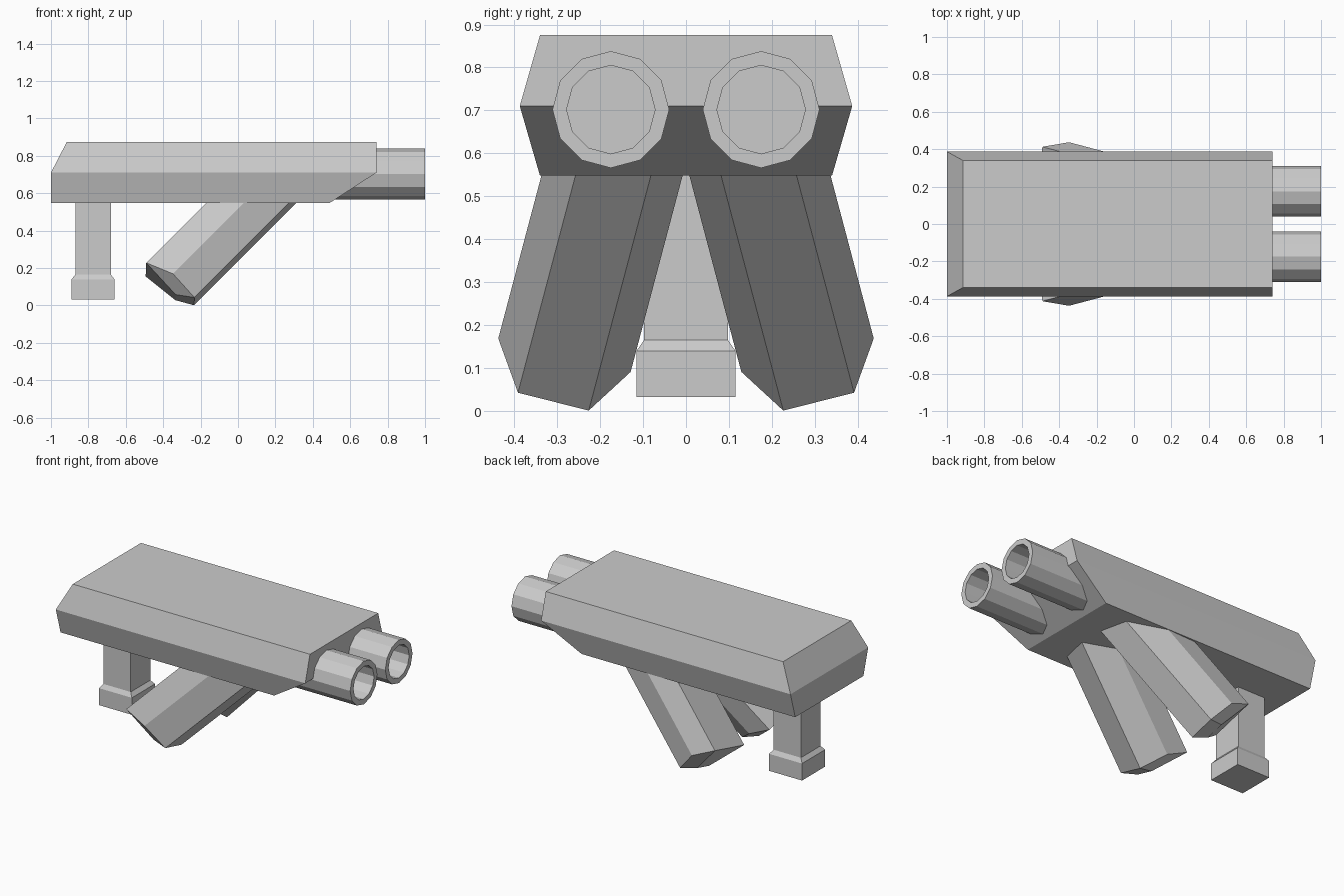
import bpy
import bmesh
import math
from mathutils import Vector

cube = bpy.data.objects.get("Cube")
if cube:
    bpy.data.objects.remove(cube, do_unlink=True)

# Single plain grey finish
grey = bpy.data.materials.new("light_grey")
grey.use_nodes = True
COLOUR = (0.6, 0.6, 0.6, 1.0)
grey.diffuse_color = COLOUR
grey.node_tree.nodes["Principled BSDF"].inputs["Base Color"].default_value = COLOUR


def loft(name, rings):
    """Skin a stack of equal-count rings and cap both ends; coincident points merge."""
    bm = bmesh.new()
    known = {}

    def vert(p):
        key = tuple(round(c, 5) for c in p)
        if key not in known:
            known[key] = bm.verts.new(p)
        return known[key]

    def face(points):
        verts = list(dict.fromkeys(vert(p) for p in points))
        if len(verts) > 2:
            bm.faces.new(verts)

    n = len(rings[0])
    for a, b in zip(rings, rings[1:]):
        for i in range(n):
            j = (i + 1) % n
            face((a[i], a[j], b[j], b[i]))
    face(rings[0])
    face(rings[-1])
    bmesh.ops.recalc_face_normals(bm, faces=bm.faces)
    mesh = bpy.data.meshes.new(name)
    bm.to_mesh(mesh)
    bm.free()
    mesh.materials.append(grey)
    obj = bpy.data.objects.new(name, mesh)
    bpy.context.collection.objects.link(obj)
    return obj


def slab(x0, x1, y, z):
    """Horizontal rectangle, symmetric in y."""
    return [(x0, -y, z), (x1, -y, z), (x1, y, z), (x0, y, z)]


# Main housing: widest at mid height, sloped rear top and front underside
loft("housing", [
    slab(-1.0, 0.49, 0.34, 0.548),
    slab(-1.0, 0.74, 0.387, 0.71),
    slab(-0.915, 0.74, 0.34, 0.875),
])

# Rear grip with a wider foot
loft("rear_grip", [
    slab(-0.89, -0.66, 0.115, 0.033),
    slab(-0.89, -0.66, 0.115, 0.14),
    slab(-0.87, -0.68, 0.098, 0.165),
    slab(-0.87, -0.68, 0.098, 0.6),
])


# Hollow twelve-sided barrels
def barrel(name, y):
    profile = [(0.5, 0.136), (1.0, 0.136), (1.0, 0.103), (0.75, 0.103)]
    loft(name, [[(x, y + r * math.sin(k * math.tau / 12), 0.702 + r * math.cos(k * math.tau / 12))
                 for k in range(12)] for x, r in profile])


# Slanted six-sided magazines, splayed outwards, with a chamfered lower end
def magazine(name, side):
    centre = Vector((-0.349, -0.283, 0.130))
    along = Vector((0.695, 0.184, 0.695))
    depth = Vector((0.7186, -0.162, -0.6757))
    width = Vector((-0.0115, 0.969, -0.245))

    def at(e, f, t):
        p = centre + e * depth + f * width + t * along
        return (p.x, -side * p.y, p.z)

    section = [(0.16, 0.085), (0.16, -0.085), (0, -0.159),
               (-0.147, -0.148), (-0.147, 0.148), (0, 0.159)]
    tip = [(0.073, 0.061), (0.073, -0.061)] + [(-0.147, -0.148)] * 2 + [(-0.147, 0.148)] * 2
    loft(name, [
        [at(e, f, 0.8) for e, f in section],
        [at(e, f, -0.054 if e < 0 else 0) for e, f in section],
        [at(e, f, -0.054) for e, f in tip],
    ])


for label, side in (("front", -1), ("back", 1)):
    barrel(label + "_barrel", side * 0.175)
    magazine(label + "_magazine", side)
